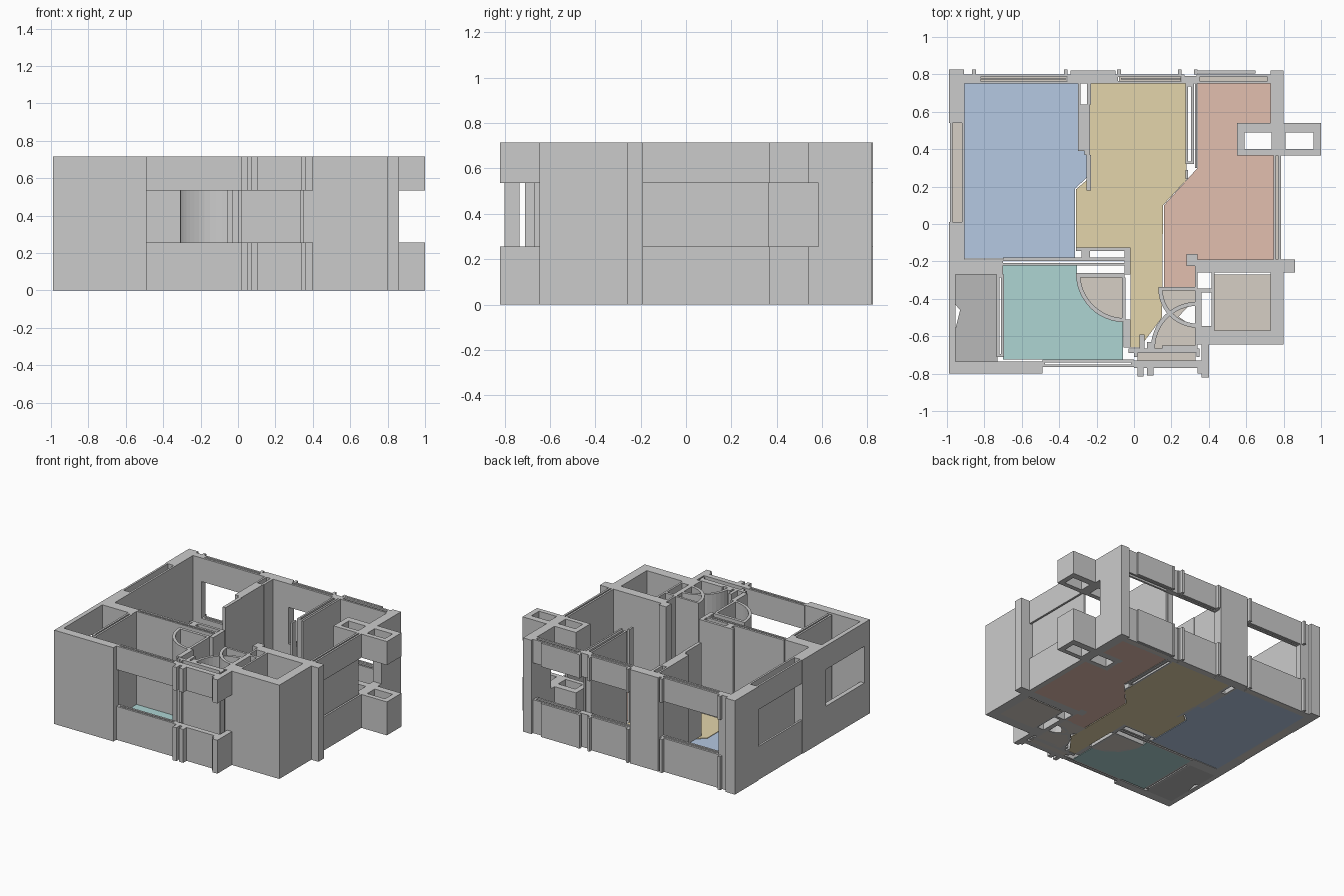
import bpy, bmesh, math

H, SILL, HEAD = 0.715, 0.255, 0.535
FULL = [(0, H)]
BANDS = [(0, SILL), (HEAD, H)]


def prism(bm, pts, z0, z1):
    lo = [bm.verts.new((x, y, z0)) for x, y in pts]
    hi = [bm.verts.new((x, y, z1)) for x, y in pts]
    bm.faces.new(lo[::-1])
    bm.faces.new(hi)
    n = len(pts)
    for i in range(n):
        j = (i + 1) % n
        bm.faces.new((lo[i], lo[j], hi[j], hi[i]))


def rect(x0, x1, y0, y1):
    return [(x0, y0), (x1, y0), (x1, y1), (x0, y1)]


def ring(x0, x1, y0, y1, t=0.015):
    return [rect(x0, x1, y0, y0 + t), rect(x0, x1, y1 - t, y1),
            rect(x0, x0 + t, y0 + t, y1 - t), rect(x1 - t, x1, y0 + t, y1 - t)]


def arc(cx, cy, r, a0, a1, n=12):
    return [(cx + r * math.cos(math.radians(a0 + (a1 - a0) * i / n)),
             cy + r * math.sin(math.radians(a0 + (a1 - a0) * i / n))) for i in range(n + 1)]


def build(name, shapes, spans=FULL, color=None):
    bm = bmesh.new()
    for pts in shapes:
        for z0, z1 in spans:
            prism(bm, pts, z0, z1)
    bmesh.ops.recalc_face_normals(bm, faces=bm.faces)
    me = bpy.data.meshes.new(name)
    bm.to_mesh(me)
    bm.free()
    ob = bpy.data.objects.new(name, me)
    bpy.context.collection.objects.link(ob)
    if color:
        mat = bpy.data.materials.new(name + "_color")
        mat.diffuse_color = (*color, 1)
        me.materials.append(mat)


# solid outer walls
build("back_left_corner", [[(-0.99, 0.54), (-0.905, 0.54), (-0.905, 0.75), (-0.835, 0.75),
                            (-0.835, 0.80), (-0.91, 0.80), (-0.91, 0.825), (-0.99, 0.825)]])
build("back_pier", [rect(-0.34, -0.10, 0.75, 0.82)])
build("back_right_corner", [rect(0.73, 0.80, 0.585, 0.82)])
build("left_pier", [[(-0.99, -0.27), (-0.70, -0.27), (-0.70, -0.19), (-0.905, -0.19),
                     (-0.905, 0.01), (-0.99, 0.01)]])
build("front_left_wall", [rect(-0.99, -0.49, -0.80, -0.735)])
build("right_cross_wall", [rect(0.34, 0.86, -0.26, -0.19)])
build("shaft_walls", [rect(0.73, 0.80, -0.645, -0.26), rect(0.36, 0.73, -0.645, -0.57),
                      rect(0.415, 0.43, -0.57, -0.26), rect(0.34, 0.36, -0.645, -0.345),
                      rect(0.36, 0.415, -0.57, -0.545), rect(0.36, 0.415, -0.365, -0.345)])

# recessed full height panels in the side walls
build("left_panel", [rect(-0.92, -0.905, 0.01, 0.54)])
build("right_panel", [rect(0.745, 0.76, -0.19, 0.365)])

# sill and header bands around the openings
build("back_left_window", ring(-0.835, -0.34, 0.75, 0.80) + [rect(-0.82, -0.36, 0.772, 0.78)], BANDS)
build("back_middle_window", ring(-0.10, 0.27, 0.75, 0.80) + [rect(-0.07, 0.25, 0.772, 0.78)], BANDS)
build("back_right_window", ring(0.335, 0.73, 0.75, 0.80) + [rect(0.33, 0.65, 0.805, 0.82)], BANDS)
build("back_mullions", [rect(x, x + 0.02, 0.80, 0.825) for x in
                        (-0.865, -0.375, -0.09, 0.235, 0.32)] + [rect(0.27, 0.335, 0.75, 0.79)], BANDS)
build("left_window", [rect(-0.985, -0.97, 0.01, 0.54)], BANDS)
build("right_window", [rect(0.77, 0.785, -0.19, 0.365)], BANDS)
build("grey_room_window", [rect(-0.99, -0.955, -0.735, -0.27)], BANDS)
build("front_window", ring(-0.49, 0.0, -0.765, -0.725), BANDS)
build("front_entry_frame", [rect(0.0, 0.36, -0.77, -0.73), rect(0.02, 0.05, -0.815, -0.77),
                            rect(0.07, 0.105, -0.81, -0.77), rect(0.34, 0.36, -0.80, -0.77),
                            rect(0.36, 0.40, -0.82, -0.645)], BANDS)

# hollow box that crosses the right wall
build("side_box", [rect(0.55, 1.0, 0.365, 0.40), rect(0.55, 1.0, 0.49, 0.54),
                   rect(0.55, 0.59, 0.40, 0.49), rect(0.735, 0.81, 0.40, 0.49),
                   rect(0.96, 1.0, 0.40, 0.49), rect(0.73, 0.80, 0.54, 0.585)], BANDS)

# interior walls
build("blue_room_wall", [rect(-0.30, -0.285, 0.39, 0.75), rect(-0.285, -0.265, 0.39, 0.64),
                         rect(-0.25, -0.23, 0.64, 0.75), rect(-0.265, -0.235, 0.37, 0.64),
                         rect(-0.255, -0.23, 0.18, 0.37)])
build("red_room_wall", ring(0.275, 0.32, 0.32, 0.75, 0.014) + [rect(0.325, 0.338, 0.30, 0.75)])
build("red_room_post", [rect(0.275, 0.29, 0.24, 0.29)])
build("bath_back_wall", [rect(-0.70, -0.05, -0.197, -0.18), rect(-0.70, -0.05, -0.222, -0.208)])
build("closet_walls", [rect(-0.31, -0.02, -0.145, -0.125), rect(-0.28, -0.235, -0.18, -0.145),
                       rect(-0.05, -0.02, -0.27, -0.145)])
build("grey_room_wall", ring(-0.735, -0.695, -0.71, -0.27))
build("hall_wall", [rect(-0.055, -0.02, -0.66, -0.51)])
build("entry_back_wall", [rect(-0.03, 0.35, -0.69, -0.665), rect(0.0, 0.02, -0.71, -0.69),
                          rect(0.335, 0.35, -0.71, -0.69)])
build("entry_post", [rect(0.03, 0.055, -0.665, -0.59), rect(0.07, 0.10, -0.665, -0.63)])
build("red_room_stub", [rect(0.28, 0.34, -0.225, -0.16), rect(0.325, 0.34, -0.345, -0.225)])
build("hall_side_wall", [rect(0.325, 0.34, -0.665, -0.345)])


# door leaves with their swing arcs
def door(name, cx, cy, r, a0, a1, leaf):
    t = 0.022
    build(name, [arc(cx, cy, r, a0, a1) + arc(cx, cy, r - t, a1, a0), leaf])


door("bath_door", -0.05, -0.265, 0.26, 180, 270, rect(-0.31, -0.05, -0.285, -0.262))
build("bath_door_side", [rect(-0.065, -0.045, -0.51, -0.285)])
door("hall_door", 0.34, -0.345, 0.21, 180, 270, rect(0.13, 0.325, -0.355, -0.338))
door("entry_door", 0.34, -0.665, 0.25, 90, 180, rect(0.15, 0.325, -0.665, -0.65))

# floors
FLOOR = [(0, 0.006)]
build("blue_floor", [[(-0.91, -0.185), (-0.315, -0.185), (-0.315, 0.19), (-0.25, 0.25),
                      (-0.25, 0.39), (-0.295, 0.39), (-0.295, 0.75), (-0.91, 0.75)]],
      FLOOR, (0.46, 0.58, 0.76))
build("yellow_floor", [[(-0.02, -0.66), (0.03, -0.66), (0.15, -0.50), (0.155, 0.10),
                        (0.28, 0.235), (0.28, 0.75), (-0.235, 0.75), (-0.235, 0.25),
                        (-0.31, 0.185), (-0.31, -0.13), (-0.02, -0.13)]],
      FLOOR, (0.77, 0.66, 0.41))
build("red_floor", [[(0.16, -0.345), (0.33, -0.345), (0.33, -0.19), (0.745, -0.19),
                     (0.745, 0.38), (0.56, 0.38), (0.56, 0.53), (0.73, 0.53), (0.73, 0.75),
                     (0.34, 0.75), (0.34, 0.30), (0.16, 0.10)]],
      FLOOR, (0.76, 0.52, 0.43))
build("teal_floor", [[(-0.70, -0.725), (-0.06, -0.725), (-0.06, -0.52)]
                     + arc(-0.05, -0.265, 0.255, 268, 180) + [(-0.305, -0.22), (-0.70, -0.22)]],
      FLOOR, (0.42, 0.66, 0.65))
build("grey_floor", [[(-0.955, -0.735), (-0.73, -0.735), (-0.73, -0.27), (-0.955, -0.27),
                      (-0.955, -0.43), (-0.93, -0.46), (-0.955, -0.56)]],
      FLOOR, (0.48, 0.48, 0.48))
build("beige_floors", [
    [(-0.05, -0.265)] + arc(-0.05, -0.265, 0.25, 180, 270),
    [(0.34, -0.345)] + arc(0.34, -0.345, 0.20, 180, 235) + [(0.30, -0.43), (0.33, -0.43)],
    [(0.34, -0.665)] + arc(0.34, -0.665, 0.24, 180, 125) + [(0.30, -0.54), (0.33, -0.54)],
    rect(0.43, 0.73, -0.57, -0.27), rect(0.02, 0.33, -0.73, -0.69),
    rect(-0.97, -0.92, 0.01, 0.54), rect(-0.82, -0.36, 0.765, 0.785),
    rect(-0.08, 0.25, 0.765, 0.785), rect(0.35, 0.72, 0.765, 0.785),
    rect(0.76, 0.77, -0.19, 0.365)], FLOOR, (0.67, 0.62, 0.56))
